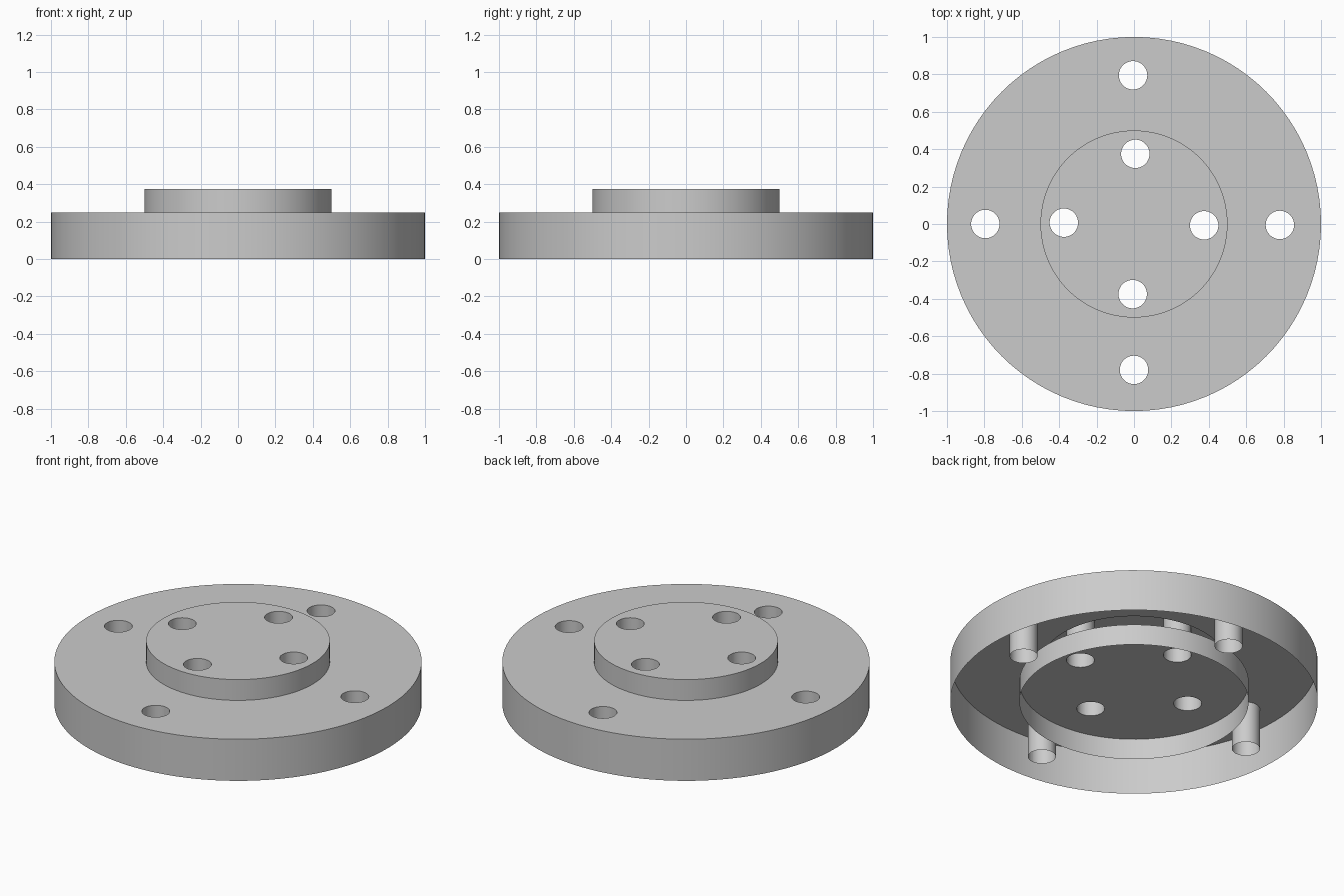
import bpy
import bmesh
from math import radians, tau
from mathutils import Vector

cube = bpy.data.objects.get("Cube")
if cube:
    bpy.data.objects.remove(cube, do_unlink=True)

SEGMENTS = 96
HOLE_RADIUS = 0.076

grey = bpy.data.materials.new("plain grey")
grey.use_nodes = True
colour = (0.6, 0.6, 0.6, 1)
grey.diffuse_color = colour
grey.node_tree.nodes["Principled BSDF"].inputs["Base Color"].default_value = colour


def add_object(name, bm):
    mesh = bpy.data.meshes.new(name)
    bm.to_mesh(mesh)
    bm.free()
    obj = bpy.data.objects.new(name, mesh)
    bpy.context.collection.objects.link(obj)
    return obj


def lathe(name, profile):
    """Turn an (r, z) outline around the z axis."""
    bm = bmesh.new()
    verts = [bm.verts.new((r, 0, z)) for r, z in profile]
    edges = [bm.edges.new(pair) for pair in zip(verts, verts[1:])]
    bmesh.ops.spin(bm, geom=verts + edges, cent=(0, 0, 0), axis=(0, 0, 1),
                   angle=tau, steps=SEGMENTS, use_duplicate=False)
    bmesh.ops.remove_doubles(bm, verts=bm.verts, dist=1e-4)
    bmesh.ops.recalc_face_normals(bm, faces=bm.faces)
    return add_object(name, bm)


# Disc with a raised hub on top and a round recess below
flange = lathe("flange", [(0, 0.375), (0.5, 0.375), (0.5, 0.25), (1, 0.25),
                          (1, 0), (0.624, 0), (0.624, 0.125), (0, 0.125)])
flange.data.materials.append(grey)

# Bolt holes: four through the rim, four through the hub
rim_holes = [(0, -0.78), (0.78, -0.005), (-0.005, 0.795), (-0.795, 0)]
hub_holes = [(-0.007, -0.375), (0.375, -0.007), (0.007, 0.375), (-0.375, 0.007)]
bm = bmesh.new()
for x, y in rim_holes + hub_holes:
    made = bmesh.ops.create_cone(bm, cap_ends=True, segments=48, depth=1,
                                 radius1=HOLE_RADIUS, radius2=HOLE_RADIUS)
    bmesh.ops.translate(bm, verts=made["verts"], vec=Vector((x, y, 0.2)))
cutter = add_object("hole_cutter", bm)
cutter.hide_render = True

cut = flange.modifiers.new("holes", "BOOLEAN")
cut.operation = "DIFFERENCE"
cut.solver = "EXACT"
cut.object = cutter
bpy.ops.object.select_all(action="DESELECT")
bpy.context.view_layer.objects.active = flange
flange.select_set(True)
bpy.ops.object.modifier_apply(modifier=cut.name)
bpy.data.objects.remove(cutter, do_unlink=True)

# Leave the underside of the rim open, so the hole sleeves hang inside
bm = bmesh.new()
bm.from_mesh(flange.data)
underside = [f for f in bm.faces if all(v.co.z < 0.001 for v in f.verts)]
bmesh.ops.delete(bm, geom=underside, context="FACES")
bm.to_mesh(flange.data)
bm.free()

bpy.ops.object.shade_smooth_by_angle(angle=radians(30))
